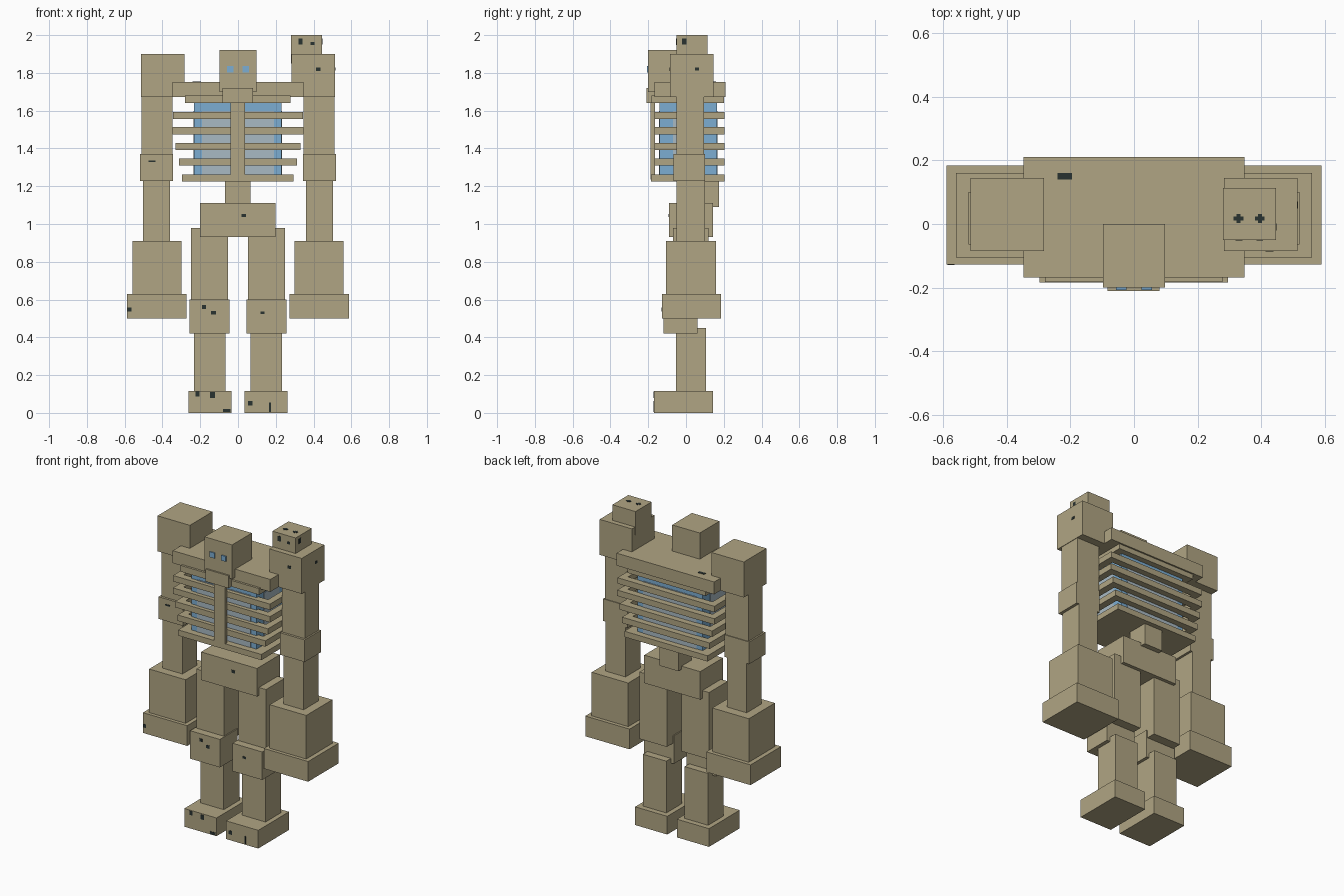
import bpy, bmesh
from mathutils import Matrix, Vector

cube = bpy.data.objects.get("Cube")
if cube:
    bpy.data.objects.remove(cube, do_unlink=True)


def make_material(name, rgb):
    m = bpy.data.materials.new(name)
    m.use_nodes = True
    m.diffuse_color = (*rgb, 1)
    m.node_tree.nodes["Principled BSDF"].inputs["Base Color"].default_value = (*rgb, 1)
    return m


TAN = make_material("sandy tan", (0.434, 0.376, 0.227))
BLUE = make_material("core blue", (0.20, 0.42, 0.645))
PALE = make_material("pale grey blue", (0.397, 0.491, 0.552))
DARK = make_material("dark speck", (0.022, 0.032, 0.030))


def boxes(name, spans, mat=TAN):
    """One object made of boxes, each given as (x0, x1, y0, y1, z0, z1)."""
    bm = bmesh.new()
    for x0, x1, y0, y1, z0, z1 in spans:
        mid = Vector((x0 + x1, y0 + y1, z0 + z1)) / 2
        size = (abs(x1 - x0), y1 - y0, z1 - z0)
        bmesh.ops.create_cube(bm, size=1, matrix=Matrix.Translation(mid) @ Matrix.Diagonal((*size, 1)))
    mesh = bpy.data.meshes.new(name)
    bm.to_mesh(mesh)
    bm.free()
    mesh.materials.append(mat)
    ob = bpy.data.objects.new(name, mesh)
    bpy.context.collection.objects.link(ob)
    return ob


def frame(name, w, y0, y1, z0, z1, t=0.045):
    """Open rectangular rib around the core."""
    boxes(name, [(-w, w, y0, y0 + t, z0, z1), (-w, w, y1 - t, y1, z0, z1),
                 (-w, -w + t, y0 + t, y1 - t, z0, z1), (w - t, w, y0 + t, y1 - t, z0, z1)])


# Head
boxes("head", [(-0.098, 0.098, -0.20, 0.0, 1.70, 1.92)])
boxes("jaw", [(-0.083, 0.08, -0.21, -0.05, 1.64, 1.72)])
boxes("eyes", [(s * 0.04 - 0.017, s * 0.04 + 0.017, -0.207, -0.199, 1.803, 1.837)
               for s in (-1, 1)], BLUE)

# Chest: slabs, open ribs and breastbone
boxes("shoulder_beam", [(-0.347, 0.347, -0.168, 0.21, 1.672, 1.752)])
boxes("chest_top_slab", [(-0.28, 0.278, -0.182, 0.20, 1.64, 1.68)])
for i, (w, z) in enumerate([(0.345, 1.555), (0.346, 1.475), (0.33, 1.392), (0.312, 1.31)]):
    frame(f"rib_{i + 1}", w, -0.168, 0.205, z, z + 0.038)
boxes("chest_bottom_slab", [(-0.297, 0.295, -0.184, 0.205, 1.225, 1.262)])
boxes("breastbone", [(-0.04, 0.038, -0.187, -0.165, 1.235, 1.68)])

# Core with pale panels on its sides
boxes("core", [(-0.233, 0.23, -0.14, 0.163, 1.25, 1.65)], BLUE)
boxes("core_panels", [(-0.19, 0.19, -0.143, -0.138, 1.26, 1.597),
                      (-0.19, 0.19, 0.161, 0.166, 1.26, 1.597),
                      (-0.236, -0.231, -0.07, 0.09, 1.26, 1.597),
                      (0.228, 0.233, -0.07, 0.09, 1.26, 1.597)], PALE)

# Waist and hips
boxes("spine", [(-0.068, 0.065, 0.04, 0.175, 1.09, 1.24)])
boxes("pelvis", [(-0.20, 0.198, -0.09, 0.142, 0.93, 1.11)])

# Limbs as (inner x, outer x, y0, y1, z0, z1), mirrored to both sides
LIMBS = {
    "thigh": (0.052, 0.248, -0.07, 0.12, 0.55, 0.98),
    "knee": (0.045, 0.256, -0.12, 0.06, 0.42, 0.60),
    "shin": (0.065, 0.232, -0.052, 0.107, 0.10, 0.45),
    "foot": (0.034, 0.263, -0.17, 0.142, 0.0, 0.117),
    "shoulder": (0.283, 0.513, -0.085, 0.145, 1.672, 1.90),
    "upper_arm": (0.347, 0.51, -0.05, 0.095, 1.36, 1.68),
    "elbow": (0.345, 0.52, -0.065, 0.10, 1.228, 1.37),
    "forearm": (0.36, 0.502, -0.05, 0.10, 0.90, 1.24),
    "hand": (0.299, 0.559, -0.105, 0.16, 0.62, 0.91),
    "fist": (0.273, 0.588, -0.127, 0.184, 0.50, 0.63),
}
for part, (xi, xo, *rest) in LIMBS.items():
    boxes("left_" + part, [(xi, xo, *rest)])
    boxes("right_" + part, [(-xo, -xi, *rest)])

# Small block on the left shoulder
boxes("shoulder_block", [(0.28, 0.445, -0.05, 0.113, 1.85, 2.0)])

# Dark specks: (x, z, front y, width, height)
SPECKS = [(0.33, 1.965, -0.05, 0.022, 0.032), (0.395, 1.955, -0.05, 0.02, 0.016),
          (0.425, 1.82, -0.085, 0.025, 0.018), (0.03, 1.045, -0.09, 0.024, 0.018),
          (-0.18, 0.56, -0.12, 0.02, 0.02), (-0.13, 0.53, -0.12, 0.025, 0.02),
          (0.13, 0.53, -0.12, 0.022, 0.014), (-0.575, 0.548, -0.127, 0.022, 0.022),
          (-0.215, 0.10, -0.17, 0.02, 0.026), (-0.135, 0.095, -0.17, 0.025, 0.03),
          (-0.06, 0.012, -0.17, 0.04, 0.016), (0.065, 0.05, -0.17, 0.022, 0.024),
          (0.17, 0.03, -0.17, 0.01, 0.05), (-0.455, 1.332, -0.065, 0.035, 0.01)]
boxes("front_specks", [(x - w / 2, x + w / 2, y - 0.002, y + 0.002, z - h / 2, z + h / 2)
                       for x, z, y, w, h in SPECKS], DARK)
boxes("top_specks", [(x - w / 2, x + w / 2, y - h / 2, y + h / 2, 1.998, 2.0015)
                     for x in (0.328, 0.395) for y, w, h in ((0.017, 0.03, 0.012), (0.017, 0.012, 0.028))]
      + [(-0.24, -0.195, 0.14, 0.16, 1.75, 1.754)], DARK)
boxes("side_specks", [(0.443, 0.447, -0.02, 0.002, 1.95, 1.982),
                      (0.511, 0.515, 0.048, 0.07, 1.812, 1.828)], DARK)
